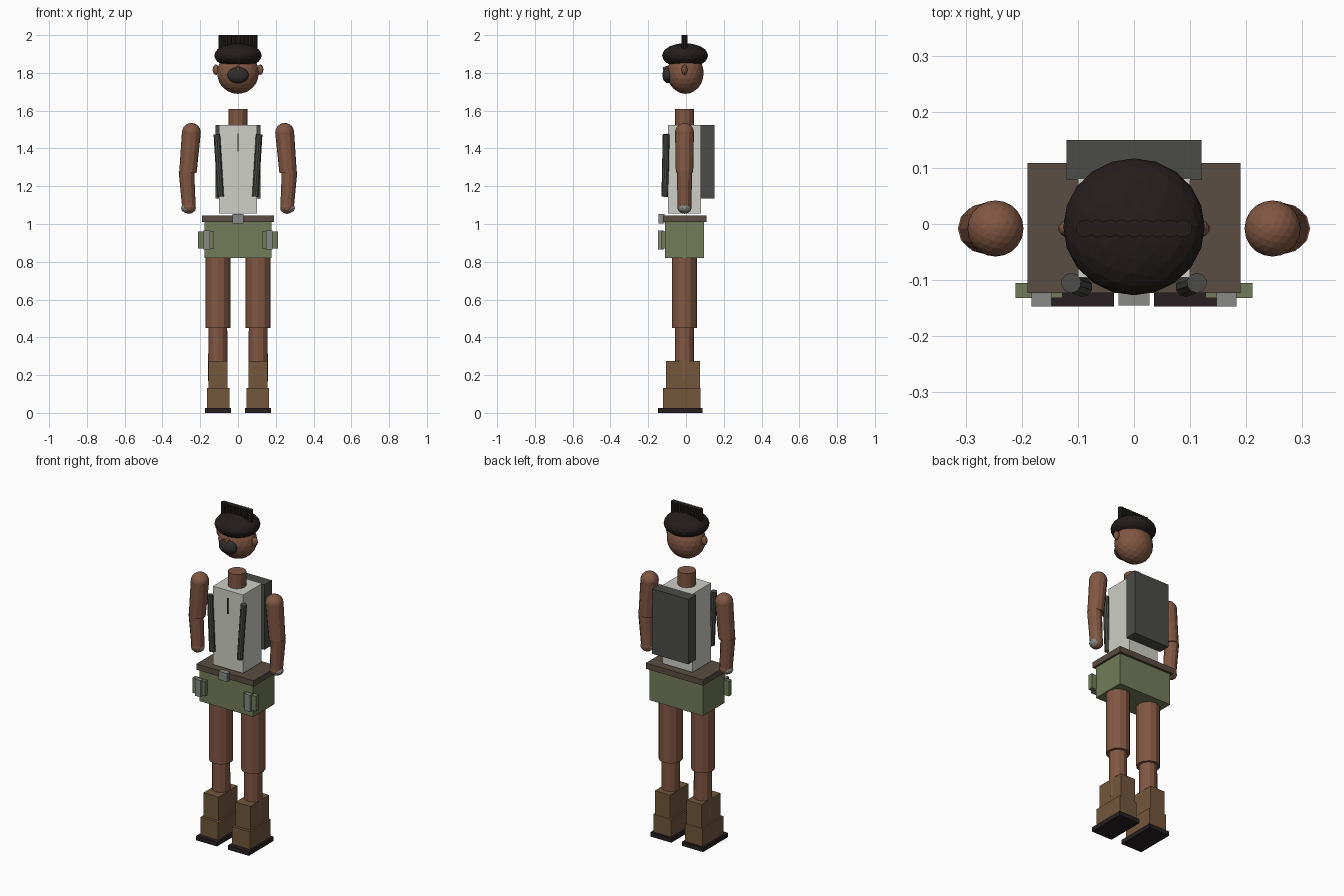
import bpy, bmesh
from mathutils import Vector, Matrix

if "Cube" in bpy.data.objects:
    bpy.data.objects.remove(bpy.data.objects["Cube"])


def material(name, rgb):
    m = bpy.data.materials.new(name)
    m.diffuse_color = (*rgb, 1)
    m.use_nodes = True
    m.node_tree.nodes["Principled BSDF"].inputs["Base Color"].default_value = m.diffuse_color
    return m


SKIN = material("skin", (0.22, 0.095, 0.055))
HAIR = material("hair", (0.018, 0.012, 0.012))
BEARD = material("beard", (0.03, 0.028, 0.026))
SHIRT = material("shirt", (0.62, 0.62, 0.57))
SHORTS = material("shorts", (0.17, 0.2, 0.1))
LEATHER = material("belt_leather", (0.1, 0.075, 0.055))
BOOT = material("boot_leather", (0.17, 0.095, 0.045))
SOLE = material("sole_rubber", (0.02, 0.014, 0.016))
PACK = material("pack_cloth", (0.07, 0.07, 0.065))
METAL = material("metal", (0.25, 0.25, 0.24))


def finish(name, bm, mat):
    mesh = bpy.data.meshes.new(name)
    bm.to_mesh(mesh)
    bm.free()
    ob = bpy.data.objects.new(name, mesh)
    mesh.materials.append(mat)
    bpy.context.collection.objects.link(ob)
    return ob


def box(name, x, y, z, mat):
    """Box from (min, max) ranges."""
    lo, hi = Vector((min(x), y[0], z[0])), Vector((max(x), y[1], z[1]))
    bm = bmesh.new()
    bmesh.ops.create_cube(bm, size=1, matrix=Matrix.Translation((lo + hi) / 2)
                          @ Matrix.Diagonal((*(hi - lo), 1)))
    return finish(name, bm, mat)


def rod(name, a, b, r1, r2, mat, sides=12):
    """Cylinder or cone running from a to b."""
    a, b = Vector(a), Vector(b)
    rot = (b - a).to_track_quat('Z', 'Y').to_matrix().to_4x4()
    bm = bmesh.new()
    bmesh.ops.create_cone(bm, cap_ends=True, segments=sides, radius1=r1, radius2=r2,
                          depth=(b - a).length,
                          matrix=Matrix.Translation((a + b) / 2) @ rot)
    return finish(name, bm, mat)


def ball(name, c, r, mat, sub=3):
    bm = bmesh.new()
    bmesh.ops.create_icosphere(bm, subdivisions=sub, radius=1,
                               matrix=Matrix.Translation(c) @ Matrix.Diagonal((*r, 1)))
    return finish(name, bm, mat)


Y = -0.008  # body centre line

# Head, hair and face
ball("head", (0, -0.003, 1.80), (0.111, 0.097, 0.111), SKIN)
ball("hair_cap", (0, -0.005, 1.892), (0.126, 0.122, 0.065), HAIR)
for i in range(9):
    x = (i - 4) * 0.0218
    rod(f"hair_crest_{i}", (x, Y, 1.9), (x, Y, 2.0), 0.016, 0.016, HAIR, 10)
ball("beard", (0, -0.095, 1.788), (0.057, 0.03, 0.043), BEARD)
rod("nose", (0, -0.085, 1.825), (0, -0.122, 1.822), 0.016, 0.008, SKIN, 8)
rod("neck", (0, Y, 1.5), (0, Y, 1.61), 0.05, 0.05, SKIN)

# Torso, pack and hips
box("torso", (-0.1, 0.1), (-0.095, 0.08), (1.055, 1.525), SHIRT)
box("shirt_placket", (-0.003, 0.003), (-0.098, -0.09), (1.385, 1.48), SOLE)
box("backpack", (-0.12, 0.12), (0.078, 0.15), (1.135, 1.525), PACK)
box("belt", (-0.19, 0.19), (-0.123, 0.109), (1.01, 1.045), LEATHER)
box("buckle", (-0.028, 0.028), (-0.145, -0.115), (1.002, 1.053), METAL)
box("shorts", (-0.178, 0.178), (-0.11, 0.094), (0.82, 1.012), SHORTS)

# Paired parts
for s, side in ((-1, "right"), (1, "left")):
    box(f"{side}_pouch", (s * 0.127, s * 0.211), (-0.132, -0.105), (0.87, 0.96), SHORTS)
    box(f"{side}_pouch_clasp", (s * 0.147, s * 0.183), (-0.147, -0.12), (0.865, 0.965), METAL)
    rod(f"{side}_strap", (s * 0.092, -0.112, 1.145), (s * 0.112, -0.105, 1.475),
        0.018, 0.018, PACK, 10)
    ball(f"{side}_ear", (s * 0.117, Y, 1.817), (0.018, 0.016, 0.028), SKIN, 2)
    # Arm
    ball(f"{side}_shoulder", (s * 0.247, Y, 1.485), (0.05, 0.05, 0.05), SKIN)
    rod(f"{side}_upper_arm", (s * 0.265, Y, 1.274), (s * 0.247, Y, 1.485), 0.046, 0.05, SKIN)
    rod(f"{side}_forearm", (s * 0.26, Y, 1.09), (s * 0.273, Y, 1.28), 0.036, 0.041, SKIN)
    ball(f"{side}_hand", (s * 0.26, Y, 1.09), (0.036, 0.038, 0.036), SKIN)
    ball(f"{side}_glove", (s * 0.262, Y, 1.085), (0.041, 0.036, 0.029), METAL, 2)
    # Leg
    x = s * 0.107
    rod(f"{side}_thigh", (x, Y, 0.45), (x, Y, 0.86), 0.066, 0.066, SKIN)
    rod(f"{side}_shin", (x, Y, 0.17), (x, Y, 0.46), 0.051, 0.05, SKIN)
    box(f"{side}_boot_shaft", (s * 0.056, s * 0.155), (-0.105, 0.074), (0.12, 0.275), BOOT)
    box(f"{side}_boot_foot", (s * 0.046, s * 0.164), (-0.122, 0.076), (0.02, 0.132), BOOT)
    box(f"{side}_sole", (s * 0.036, s * 0.175), (-0.147, 0.088), (0, 0.026), SOLE)
